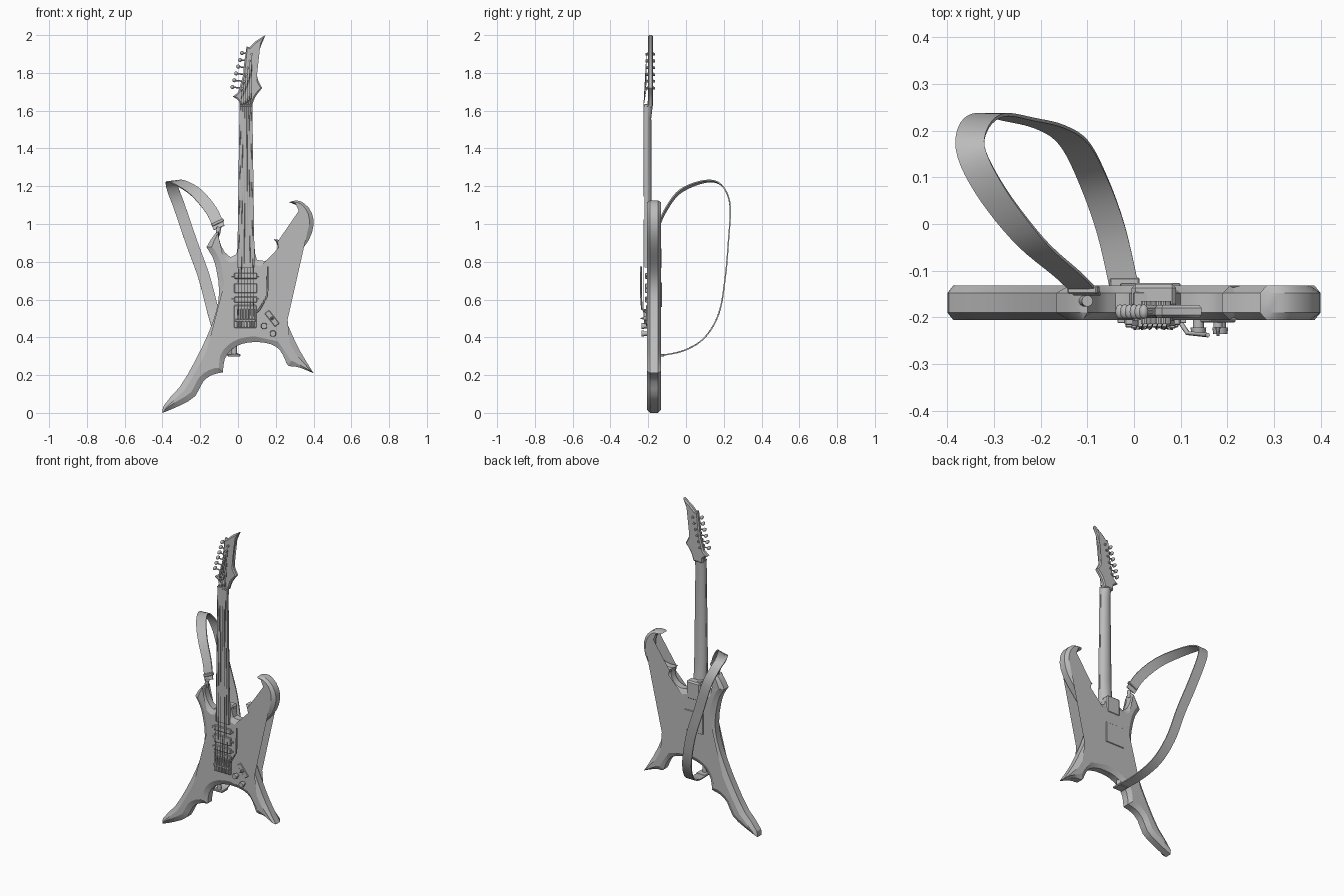
import bpy, bmesh, math
from mathutils import Vector, Matrix
from mathutils.geometry import intersect_line_line_2d

if "Cube" in bpy.data.objects:
    bpy.data.objects.remove(bpy.data.objects["Cube"])

GREY = bpy.data.materials.new("plain_grey")
GREY.diffuse_color = (0.5, 0.5, 0.5, 1)
GREY.use_nodes = True
GREY.node_tree.nodes["Principled BSDF"].inputs["Base Color"].default_value = GREY.diffuse_color


def finish(name, bm, angle=35):
    bmesh.ops.recalc_face_normals(bm, faces=bm.faces)
    me = bpy.data.meshes.new(name)
    bm.to_mesh(me)
    bm.free()
    me.materials.append(GREY)
    ob = bpy.data.objects.new(name, me)
    bpy.context.collection.objects.link(ob)
    bpy.ops.object.select_all(action='DESELECT')
    ob.select_set(True)
    bpy.context.view_layer.objects.active = ob
    bpy.ops.object.shade_smooth_by_angle(angle=math.radians(angle))
    return ob


def loft(name, rings, angle=35):
    """Skin a list of equal closed rings and cap both ends."""
    bm = bmesh.new()
    vs = [[bm.verts.new(p) for p in r] for r in rings]
    n = len(vs[0])
    for a, b in zip(vs, vs[1:]):
        for i in range(n):
            j = (i + 1) % n
            bm.faces.new((a[i], a[j], b[j], b[i]))
    caps = [bm.faces.new(vs[0]), bm.faces.new(vs[-1])]
    bmesh.ops.triangulate(bm, faces=caps)
    return finish(name, bm, angle)


def rounded(flat):
    """Add a curved midpoint to each outline edge, keeping sharp corners."""
    p = [Vector(flat[i:i + 2]) for i in range(0, len(flat), 2)]
    n, out = len(p), []

    def tangent(i, d):
        a, b = (p[i] - p[i - 1]).normalized(), (p[(i + 1) % n] - p[i]).normalized()
        return d if a.dot(b) < 0.45 else (a + b).normalized()
    for i in range(n):
        j = (i + 1) % n
        seg = p[j] - p[i]
        d = seg.normalized()
        out += [p[i], (p[i] + p[j]) / 2 + (tangent(i, d) - tangent(j, d)) * seg.length / 8]
    return out


def inset(p, dist):
    """Shrink an outline, limited by the local width."""
    n = len(p)
    area = sum(p[i - 1].x * p[i].y - p[i].x * p[i - 1].y for i in range(n))
    s = 1 if area > 0 else -1
    norms, ds = [], []
    for i in range(n):
        t = (p[i] - p[i - 1]).normalized() + (p[(i + 1) % n] - p[i]).normalized()
        nv = Vector((-t.y, t.x)).normalized() * s
        d = dist
        a, b = p[i] + nv * 0.0005, p[i] + nv
        for k in range(n):
            if k in (i, (i - 1) % n):
                continue
            h = intersect_line_line_2d(a, b, p[k], p[(k + 1) % n])
            if h:
                d = min(d, 0.4 * (h - p[i]).length)
        norms.append(nv)
        ds.append(d)
    for _ in range(4):
        ds = [min(ds[i], ds[i - 1] + 0.008, ds[(i + 1) % n] + 0.008) for i in range(n)]
    return [p[i] + norms[i] * ds[i] for i in range(n)]


def slab(name, flat, front, back, width, chamfer):
    """Outline plate in the xz plane with chamfered front and back rims."""
    p = rounded(flat)
    q = inset(p, width)
    ring = lambda pts, y: [(v.x, y, v.y) for v in pts]
    return loft(name, [ring(q, front), ring(p, front + chamfer),
                       ring(p, back - chamfer), ring(q, back)], 25)


def box(name, x, y, z, bevel=0.003, tilt=0):
    bm = bmesh.new()
    bmesh.ops.create_cube(bm, size=1)
    bmesh.ops.scale(bm, vec=(x[1] - x[0], y[1] - y[0], z[1] - z[0]), verts=bm.verts)
    if bevel:
        bmesh.ops.bevel(bm, geom=bm.edges[:], offset=bevel, segments=1, affect='EDGES')
    c = Vector((sum(x) / 2, sum(y) / 2, sum(z) / 2))
    bm.transform(Matrix.Translation(c) @ Matrix.Rotation(tilt, 4, 'Y'))
    return finish(name, bm, 30)


def rod(name, a, b, r, r2=None, sides=16):
    a, b = Vector(a), Vector(b)
    bm = bmesh.new()
    bmesh.ops.create_cone(bm, cap_ends=True, segments=sides, radius1=r,
                          radius2=r if r2 is None else r2, depth=(b - a).length)
    rot = (b - a).to_track_quat('Z', 'Y').to_matrix().to_4x4()
    bm.transform(Matrix.Translation((a + b) / 2) @ rot)
    return finish(name, bm)


def wire(name, paths, r):
    cu = bpy.data.curves.new(name, 'CURVE')
    cu.dimensions = '3D'
    cu.bevel_depth = r
    cu.bevel_resolution = 1
    cu.use_fill_caps = True
    for path in paths:
        sp = cu.splines.new('POLY')
        sp.points.add(len(path) - 1)
        for pt, co in zip(sp.points, path):
            pt.co = (*co, 1)
    cu.materials.append(GREY)
    ob = bpy.data.objects.new(name, cu)
    bpy.context.collection.objects.link(ob)


# Body: horned outline, clockwise from the left cutaway
slab("body", [
    -.167, .877, -.12, .95, -.10, .96, -.10, .92, -.07, .85, -.04, .825, -.01, .84,
    0, .88, .085, .865, .10, .81, .145, .805, .19, .83, .21, .885, .19, .92,
    .24, .915, .305, .935, .34, .985, .345, 1.04, .325, 1.09, .27, 1.115,
    .31, 1.125, .35, 1.11, .39, 1.06, .40, .995, .375, .915, .31, .83, .24, .745,
    .21, .66, .225, .565, .275, .44, .33, .325, .40, .21, .34, .235, .305, .245,
    .265, .25, .25, .28, .22, .335, .17, .365, .09, .375, .02, .365, -.035, .335,
    -.07, .285, -.08, .215, -.14, .20, -.185, .165, -.225, .09, -.305, .04,
    -.40, 0, -.395, .035, -.31, .135, -.23, .27, -.16, .415, -.115, .54,
    -.10, .64, -.115, .76, -.135, .825], -.206, -.132, .03, .016)

# Headstock: hooked blade
slab("headstock", [
    .008, 1.62, .073, 1.62, .09, 1.67, .128, 1.72, .105, 1.765, .098, 1.83, .107, 1.90,
    .145, 2.0, .09, 1.965, .06, 1.935, .045, 1.94, .035, 1.87, .002, 1.70, -.028, 1.675,
    .005, 1.65], -.201, -.174, .008, .006)

# Neck: D-shaped back, with a flat fingerboard in front
CX = .042


def d_ring(z, w, front, depth):
    return [(CX + w * math.cos(math.pi * k / 12),
             front + depth * math.sin(math.pi * k / 12), z) for k in range(13)]


loft("neck", [d_ring(.78, .044, -.209, .05), d_ring(.90, .043, -.209, .036),
              d_ring(1.0, .042, -.209, .028), d_ring(1.56, .034, -.209, .025),
              d_ring(1.62, .033, -.207, .03), d_ring(1.67, .026, -.2, .025)], 40)
loft("fingerboard", [[(CX - w, -.219, z), (CX + w, -.219, z), (CX + w, -.207, z), (CX - w, -.207, z)]
                     for z, w in ((.77, .046), (1.625, .034))])
box("nut", (CX - .034, CX + .034), (-.222, -.2), (1.622, 1.634), .002)
box("neck_heel", (-.005, .09), (-.18, -.129), (.76, .875), .008)
box("back_plate", (-.03, .10), (-.14, -.127), (.56, .69), .002)

# Pickups: raised blocks with paired bars
for i, z in enumerate((.725, .66, .60)):
    tall = .025 if i == 1 else .015
    box(f"pickup_{i}", (-.02, .10), (-.217, -.2), (z - tall, z + tall), .003)
    box(f"pickup_bar_{i}", (-.035, .112), (-.212, -.2), (z - .005, z + .005), .001)

# Bridge: base plate, saddles, tuning screws
box("bridge_base", (-.022, .097), (-.213, -.2), (.45, .57), .003)
for i in range(6):
    x = .0 + i * .0165
    box(f"saddle_{i}", (x - .0065, x + .0065), (-.224, -.205), (.495, .55), .002)
    rod(f"fine_tuner_{i}", (x, -.217, .455), (x, -.217, .50), .005, sides=10)
box("bridge_bar", (-.018, .095), (-.222, -.205), (.485, .497), .002)

# Tremolo arm
wire("tremolo_arm", [[(.10, -.212, .535), (.115, -.234, .55), (.155, -.238, .62),
                      (.158, -.238, .775)]], .005)

# Controls: knobs and slanted selector switch
for i, (x, z) in enumerate(((.138, .46), (.185, .42))):
    rod(f"knob_stem_{i}", (x, -.20, z), (x, -.224, z), .012)
    rod(f"knob_cap_{i}", (x, -.222, z), (x, -.236, z), .017, .015)
box("switch_plate", (.165, .195), (-.211, -.203), (.455, .545), .003, math.radians(-38))
rod("switch_collar", (.18, -.205, .50), (.18, -.222, .50), .010)
rod("switch_tip", (.18, -.22, .50), (.18, -.24, .50), .006, .003, 10)

# Tuners along the left headstock edge, and strings running to their posts
paths = []
for i in range(6):
    x, z = -.03 + .0102 * i, 1.725 + .036 * i
    rod(f"tuner_shaft_{i}", (x, -.188, z), (x + .05, -.188, z - .006), .004, sides=8)
    bm = bmesh.new()
    bmesh.ops.create_uvsphere(bm, u_segments=12, v_segments=8, radius=1)
    bm.transform(Matrix.Translation((x, -.188, z)) @ Matrix.Diagonal((.010, .016, .011, 1)))
    finish(f"tuner_button_{i}", bm, 60)
    px = x + .052
    rod(f"tuner_post_{i}", (px, -.165, z - .006), (px, -.214, z - .006), .007, sides=10)
    paths.append([(i * .0165, -.222, .50), (i * .0165, -.226, .54),
                  (CX + (i - 2.5) * .0105, -.224, 1.63), (px, -.209, z - .006)])
wire("strings", paths, .0014)

# Strap: flat ribbon looping behind the body
route = [Vector(p) for p in (
    (-.10, -.15, .98), (-.14, -.11, 1.07), (-.22, -.04, 1.165), (-.30, .06, 1.215),
    (-.348, .15, 1.225), (-.345, .205, 1.185), (-.31, .234, 1.09), (-.245, .224, .90),
    (-.18, .208, .72), (-.13, .175, .53), (-.09, .10, .40), (-.05, -.01, .33), (-.02, -.14, .303))]
line = []
for i in range(len(route) - 1):
    a, b = route[i], route[i + 1]
    ta = (b - route[max(i - 1, 0)]) / 2
    tb = (route[min(i + 2, len(route) - 1)] - a) / 2
    for k in range(5):
        t = k / 5
        line.append(a * (2 * t**3 - 3 * t**2 + 1) + ta * (t**3 - 2 * t**2 + t)
                    + b * (3 * t**2 - 2 * t**3) + tb * (t**3 - t**2))
line.append(route[-1])
rings = []
for i, c in enumerate(line):
    along = (line[min(i + 1, len(line) - 1)] - line[max(i - 1, 0)]).normalized()
    side = Vector((1, 0, .45 * max(0, 1 - i / 25)))
    side = (side - along * side.dot(along) * .8).normalized() * .031
    thick = along.cross(side).normalized() * .0035
    rings.append([c - side - thick, c + side - thick, c + side + thick, c - side + thick])
loft("strap", rings, 40)

# Strap fittings: buckle, horn button and lower button
box("strap_buckle", (-.143, -.073), (-.150, -.132), (1.0, 1.018), .003, math.radians(-25))
rod("horn_button", (-.108, -.165, .94), (-.10, -.165, .985), .012)
rod("lower_button", (-.02, -.16, .30), (-.02, -.16, .36), .014)
box("lower_strap_end", (-.052, .012), (-.175, -.115), (.298, .312), .003)
